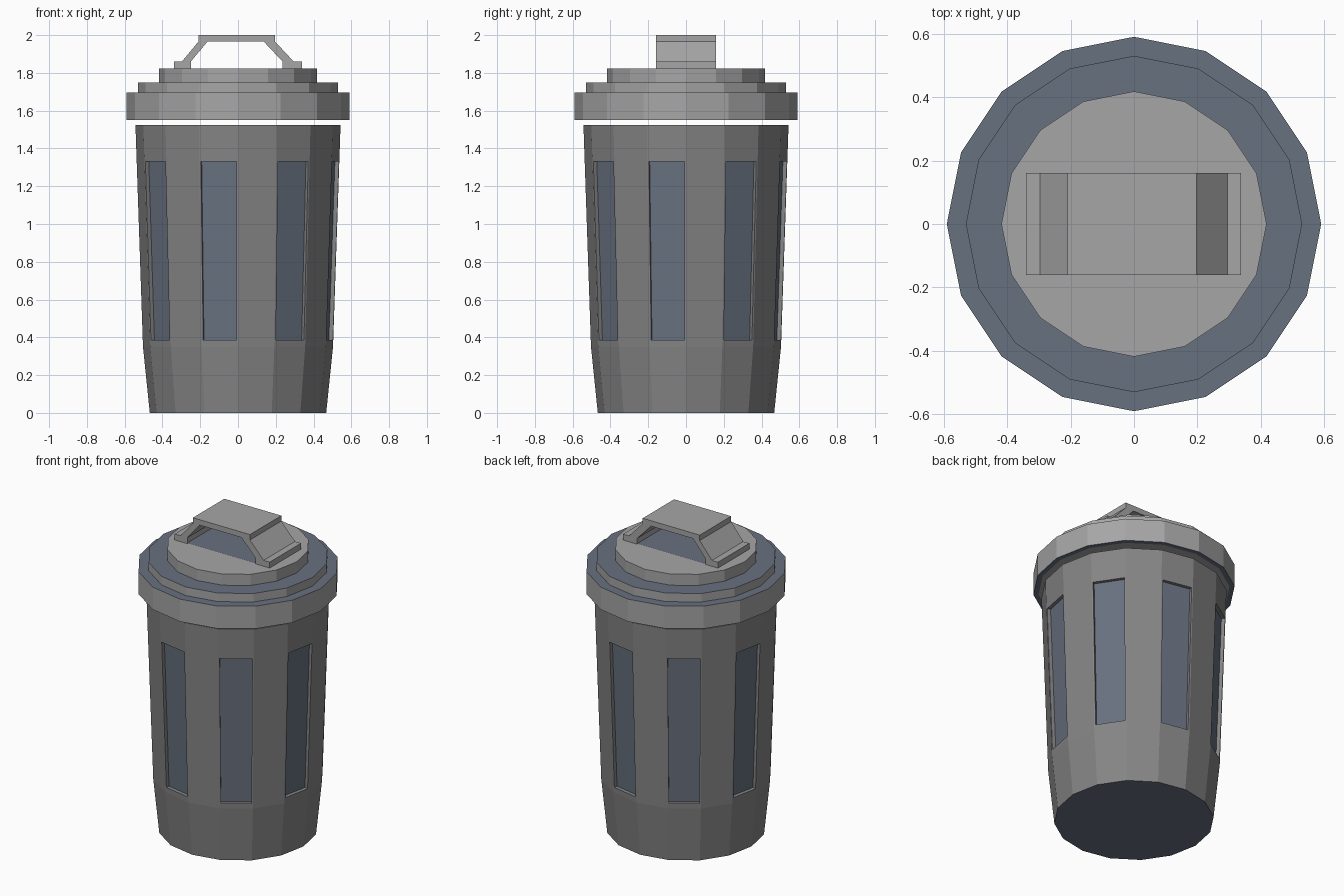
import bpy, bmesh
from math import cos, sin, pi

if "Cube" in bpy.data.objects:
    bpy.data.objects.remove(bpy.data.objects["Cube"])

SIDES = 16


def material(name, rgb):
    mat = bpy.data.materials.new(name)
    mat.diffuse_color = (*rgb, 1)
    mat.use_nodes = True
    mat.node_tree.nodes["Principled BSDF"].inputs["Base Color"].default_value = mat.diffuse_color
    return mat


DARK_GREY = material("dark_grey", (0.235, 0.235, 0.235))
LIGHT_GREY = material("light_grey", (0.38, 0.38, 0.38))
BLUE_GREY = material("blue_grey", (0.137, 0.164, 0.212))


def finish(bm, name, *mats):
    mesh = bpy.data.meshes.new(name)
    bm.to_mesh(mesh)
    bm.free()
    for mat in mats:
        mesh.materials.append(mat)
    obj = bpy.data.objects.new(name, mesh)
    bpy.context.collection.objects.link(obj)
    return obj


def stack(profile):
    """Sixteen-sided closed solid from (radius, z) points, bottom to top."""
    bm = bmesh.new()
    rings = [[bm.verts.new((r * cos(2 * pi * i / SIDES), r * sin(2 * pi * i / SIDES), z))
              for i in range(SIDES)] for r, z in profile]
    bands = []
    for lo, hi in zip(rings, rings[1:]):
        bands.append([bm.faces.new((lo[i], lo[(i + 1) % SIDES], hi[(i + 1) % SIDES], hi[i]))
                      for i in range(SIDES)])
    bottom = bm.faces.new(rings[0][::-1])
    bm.faces.new(rings[-1])
    bm.normal_update()
    return bm, bands, bottom


# Tapered body with a recessed blue panel in every second side
bm, bands, bottom = stack([(0.467, 0), (0.503, 0.35), (0.543, 1.525)])
bottom.material_index = 1
EDGE, DEPTH, Z_LOW, Z_HIGH = 0.009, 0.022, 0.385, 1.33
for face in bands[1][1::2]:
    normal = face.normal.copy()
    a, b, c, d = [v.co.copy() for v in face.verts]
    bmesh.ops.inset_individual(bm, faces=[face], thickness=EDGE)
    # slide the inset corners to the panel's lower and upper heights
    for v in face.verts:
        t = ((Z_LOW if v.co.z < 1 else Z_HIGH) - a.z) / (d.z - a.z)
        left, right = a.lerp(d, t), b.lerp(c, t)
        inward = (right - left).normalized() * EDGE
        near_left = (a.xy - v.co.xy).length < (b.xy - v.co.xy).length
        v.co = left + inward if near_left else right - inward
    panel = bmesh.ops.extrude_discrete_faces(bm, faces=[face])["faces"][0]
    panel.material_index = 1
    for v in panel.verts:
        v.co -= normal * DEPTH
finish(bm, "can_body", DARK_GREY, BLUE_GREY)

# Stepped lid with blue ledges, floating just above the body
bm, bands, bottom = stack([(0.56, 1.55), (0.59, 1.55), (0.59, 1.695), (0.53, 1.695),
                           (0.53, 1.75), (0.418, 1.75), (0.418, 1.822)])
for face in bands[0] + bands[2] + bands[4]:
    face.material_index = 1
finish(bm, "lid", LIGHT_GREY, BLUE_GREY)

# Handle: side profile swept across the lid
profile = [(-0.34, 1.82), (-0.25, 1.82), (-0.25, 1.86), (-0.162, 1.965), (0.137, 1.965),
           (0.236, 1.86), (0.236, 1.82), (0.338, 1.82), (0.338, 1.86), (0.295, 1.86),
           (0.197, 1.965), (0.197, 2.0), (-0.21, 2.0), (-0.21, 1.965), (-0.297, 1.86),
           (-0.34, 1.86)]
HALF = 0.16
bm = bmesh.new()
outline = bm.faces.new([bm.verts.new((x, -HALF, z)) for x, z in profile])
swept = bmesh.ops.extrude_face_region(bm, geom=[outline], use_keep_orig=True)["geom"]
bmesh.ops.translate(bm, vec=(0, 2 * HALF, 0),
                    verts=[g for g in swept if isinstance(g, bmesh.types.BMVert)])
bmesh.ops.recalc_face_normals(bm, faces=bm.faces[:])
finish(bm, "lid_handle", LIGHT_GREY)

# Thin blue plate on the lid between the handle feet
bm = bmesh.new()
bm.faces.new([bm.verts.new((x, y, 1.826)) for x, y in
              ((-0.25, -HALF), (0.236, -HALF), (0.236, HALF), (-0.25, HALF))])
finish(bm, "handle_plate", BLUE_GREY)
